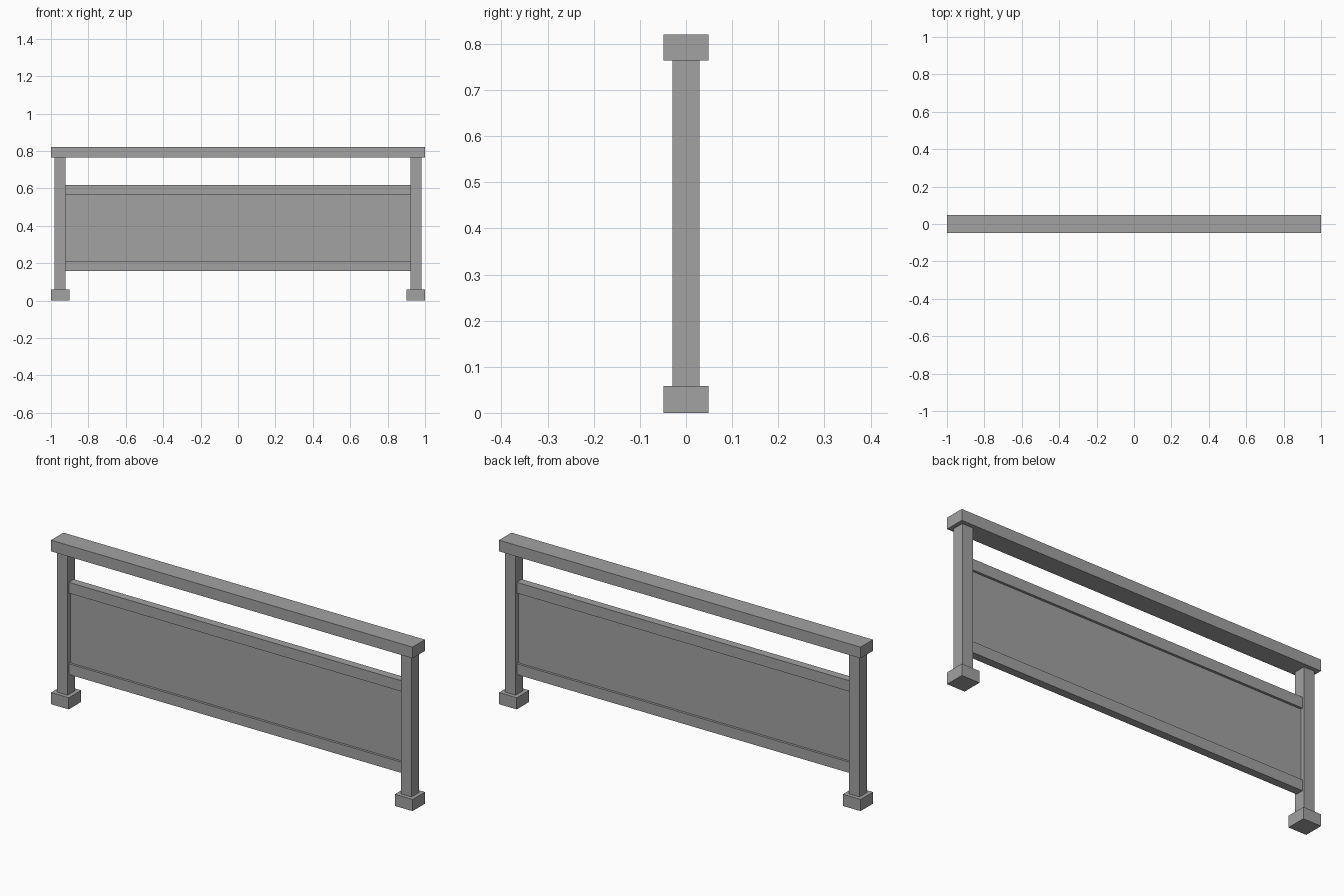
import bpy

cube = bpy.data.objects.get("Cube")
if cube:
    bpy.data.objects.remove(cube, do_unlink=True)

# Single flat material
grey = bpy.data.materials.new("metal grey")
grey.use_nodes = True
colour = (0.36, 0.36, 0.36, 1)
grey.diffuse_color = colour
grey.node_tree.nodes["Principled BSDF"].inputs["Base Color"].default_value = colour


def box(name, x, half_y, z):
    """Box spanning the x and z ranges, centred on y."""
    bpy.ops.mesh.primitive_cube_add(
        size=1, location=((x[0] + x[1]) / 2, 0, (z[0] + z[1]) / 2))
    ob = bpy.context.object
    ob.name = name
    ob.scale = (x[1] - x[0], 2 * half_y, z[1] - z[0])
    bpy.ops.object.transform_apply(location=False, rotation=False, scale=True)
    ob.data.materials.append(grey)
    return ob


# Handrail across the top
box("handrail", (-1, 1), 0.049, (0.764, 0.82))

# Posts standing on square feet
for side, s in (("left", 1), ("right", -1)):
    box(side + "_post", sorted((s * 0.922, s * 0.98)), 0.029, (0.058, 0.764))
    box(side + "_foot", sorted((s * 0.902, s)), 0.049, (0, 0.058))

# Infill panel held between two rails
inner = (-0.922, 0.922)
box("lower_rail", inner, 0.02, (0.158, 0.212))
box("upper_rail", inner, 0.02, (0.565, 0.619))
box("infill_panel", inner, 0.008, (0.212, 0.565))
